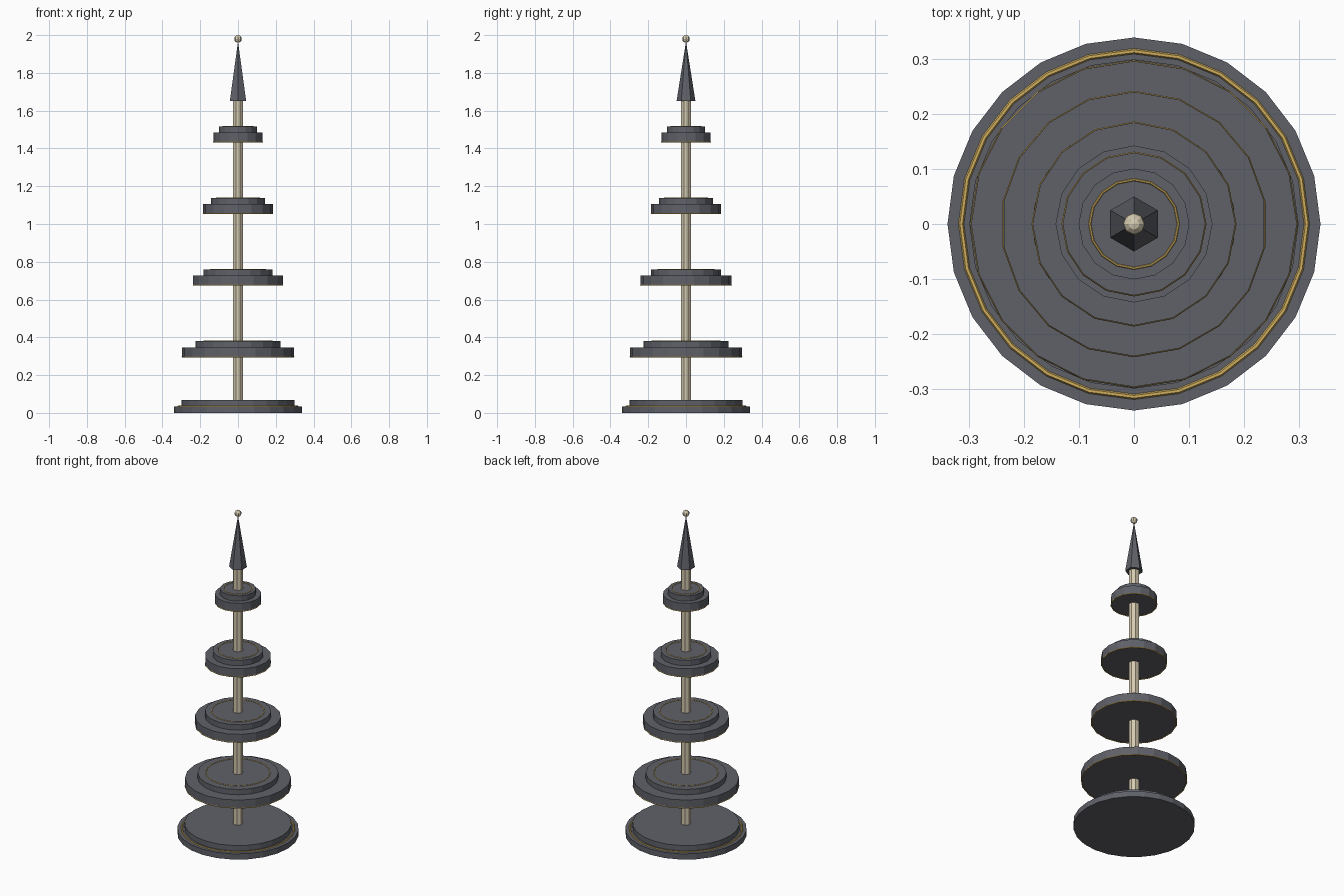
import bpy, bmesh, math

if "Cube" in bpy.data.objects:
    bpy.data.objects.remove(bpy.data.objects["Cube"])


def material(name, rgb):
    m = bpy.data.materials.new(name)
    m.diffuse_color = (*rgb, 1)
    m.use_nodes = True
    m.node_tree.nodes["Principled BSDF"].inputs["Base Color"].default_value = m.diffuse_color
    return m


SLATE = material("slate grey", (0.115, 0.12, 0.14))
CREAM = material("pale cream", (0.66, 0.59, 0.43))
GOLD = material("gold", (0.62, 0.42, 0.11))


def finish(name, bm, mat):
    bmesh.ops.recalc_face_normals(bm, faces=bm.faces)
    mesh = bpy.data.meshes.new(name)
    bm.to_mesh(mesh)
    bm.free()
    mesh.materials.append(mat)
    ob = bpy.data.objects.new(name, mesh)
    bpy.context.collection.objects.link(ob)
    return ob


def lathe(name, profile, sides, mat, closed=False, turn=0.0):
    """Spin (radius, z) points around z; cap the ends unless the profile is a loop."""
    bm = bmesh.new()
    rings = []
    for r, z in profile:
        ring = []
        for i in range(sides):
            a = math.pi / 2 + turn + math.tau * i / sides
            ring.append(bm.verts.new((r * math.cos(a), r * math.sin(a), z)))
        rings.append(ring)
    pairs = list(zip(rings, rings[1:]))
    if closed:
        pairs.append((rings[-1], rings[0]))
    else:
        bm.faces.new(rings[0])
        bm.faces.new(rings[-1])
    for a, b in pairs:
        for i in range(sides):
            j = (i + 1) % sides
            bm.faces.new((a[i], a[j], b[j], b[i]))
    return finish(name, bm, mat)


def disc(name, r, z0, z1, sides):
    lathe(name, [(r, z0), (r, z1)], sides, SLATE)


def trim(name, r, z, thick, sides):
    section = [(r + thick * math.cos(k * math.tau / 6),
                z + thick * math.sin(k * math.tau / 6)) for k in range(6)]
    lathe(name, section, sides, GOLD, closed=True)


# Stepped base with its gold trim
disc("base_lower", 0.34, 0.0, 0.035, 24)
disc("base_upper", 0.30, 0.035, 0.068, 24)
trim("base_trim", 0.315, 0.035, 0.005, 24)

# Four tiers, each a wide disc, a narrower step and two thin gold trims
tiers = [(0.297, 0.226, 0.297, 20), (0.241, 0.185, 0.677, 18),
         (0.185, 0.143, 1.055, 16), (0.130, 0.101, 1.434, 16)]
for n, (r, step_r, z, sides) in enumerate(tiers, 1):
    disc(f"tier_{n}_disc", r, z, z + 0.05, sides)
    disc(f"tier_{n}_step", step_r, z + 0.05, z + 0.083, sides)
    trim(f"tier_{n}_rim_trim", r - 0.001, z, 0.003, sides)
    trim(f"tier_{n}_top_trim", step_r * 0.8, z + 0.083, 0.0025, sides)

# Central pole
lathe("pole", [(0.03, 0.06), (0.03, 1.66)], 8, CREAM, turn=math.pi / 8)

# Six-sided spire
lathe("spire", [(0.05, 1.65), (0.001, 1.96)], 6, SLATE)

# Ball finial
bm = bmesh.new()
bmesh.ops.create_uvsphere(bm, u_segments=8, v_segments=6, radius=0.02)
bmesh.ops.translate(bm, verts=bm.verts, vec=(0, 0, 1.98))
finish("finial_ball", bm, CREAM)
